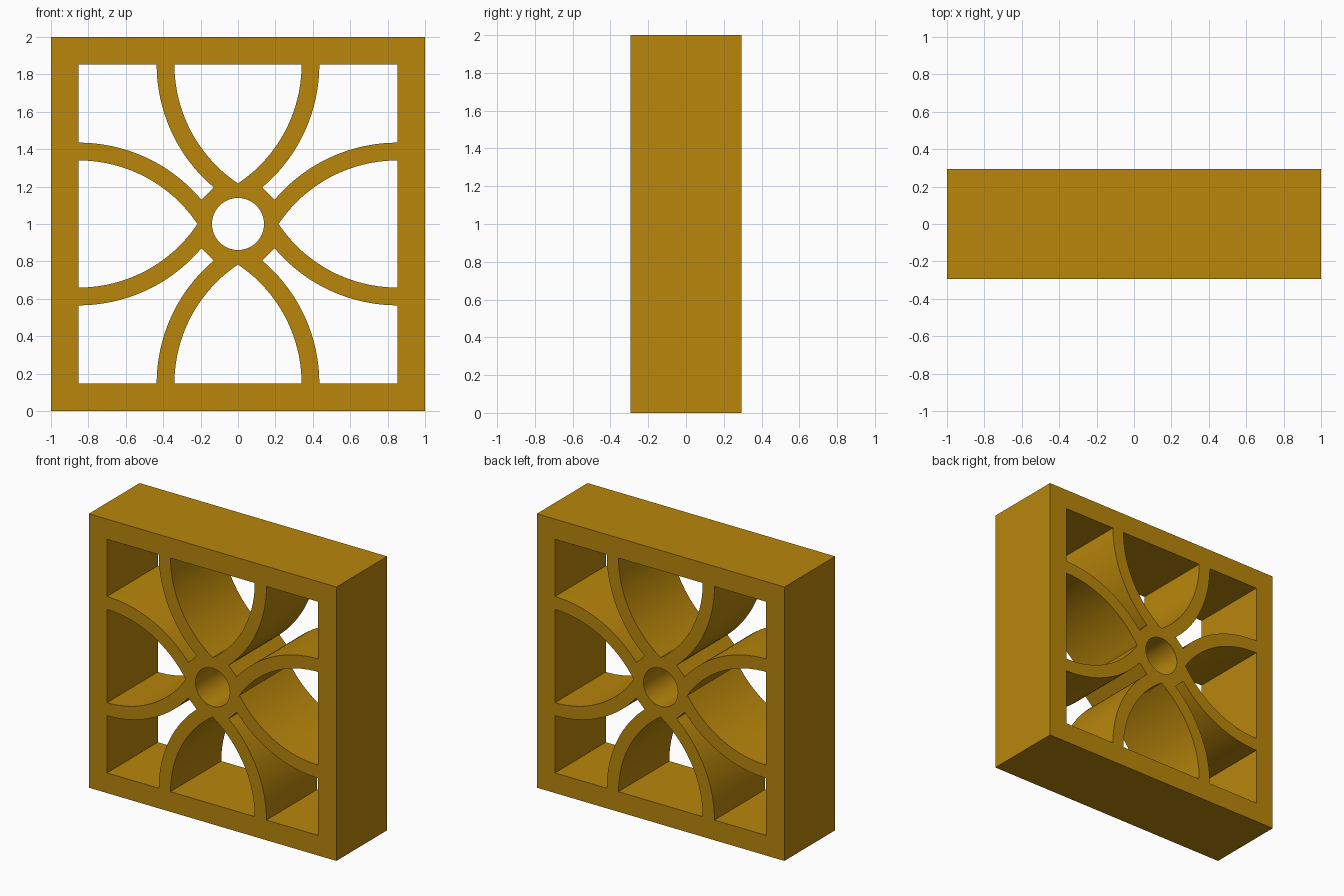
import bpy
from math import sin, cos, acos, radians, pi

if "Cube" in bpy.data.objects:
    bpy.data.objects.remove(bpy.data.objects["Cube"])

HALF, DEPTH = 1.0, 0.293      # outer half size, half thickness
INNER = 0.853                 # half size of the frame opening
ARC_X = -0.425                # rib arc centre is (ARC_X, INNER)
R_IN, R_OUT = 0.765, 0.86     # rib inner and outer radii
HUB_HOLE = 0.139


def arc(r, a0, a1, n=20):
    """Points on a rib arc, angles in radians."""
    return [(ARC_X + r * cos(a0 + (a1 - a0) * i / n),
             INNER + r * sin(a0 + (a1 - a0) * i / n)) for i in range(n + 1)]


def turn(points, k):
    """Rotate points by k quarter turns."""
    for _ in range(k):
        points = [(-y, x) for x, y in points]
    return points


# Petal opening: two mirrored arcs meeting in a point near the hub
side = arc(R_IN, -acos(-ARC_X / R_IN), 0)
petal = [(0.0, side[0][1])] + side[1:] + [(-x, y) for x, y in reversed(side[1:])]

# Corner opening: rib arc, its diagonal mirror, and the frame corner
rib = arc(R_OUT, 0, radians(-49.9))
corner = rib + [(y, x) for x, y in reversed(rib)] + [(INNER, INNER)]

# All outlines of the block
outlines = [[(-HALF, -HALF), (HALF, -HALF), (HALF, HALF), (-HALF, HALF)]]
outlines.append([(HUB_HOLE * cos(2 * pi * i / 48), HUB_HOLE * sin(2 * pi * i / 48))
                 for i in range(48)])
for k in range(4):
    outlines += [turn(petal, k), turn(corner, k)]

# Filled, extruded 2D curve
curve = bpy.data.curves.new("breeze_block", 'CURVE')
curve.dimensions = '2D'
curve.fill_mode = 'BOTH'
curve.extrude = DEPTH
for pts in outlines:
    spline = curve.splines.new('POLY')
    spline.points.add(len(pts) - 1)
    for p, (x, y) in zip(spline.points, pts):
        p.co = (x, y, 0, 1)
    spline.use_cyclic_u = True

block = bpy.data.objects.new("breeze_block", curve)
bpy.context.collection.objects.link(block)
block.rotation_euler.x = pi / 2
block.location.z = HALF

# Convert to a welded mesh with smooth arcs and sharp edges
bpy.context.view_layer.objects.active = block
block.select_set(True)
bpy.ops.object.convert(target='MESH')
block = bpy.context.object
bpy.ops.object.mode_set(mode='EDIT')
bpy.ops.mesh.select_all(action='SELECT')
bpy.ops.mesh.remove_doubles(threshold=0.0005)
bpy.ops.mesh.normals_make_consistent(inside=False)
bpy.ops.object.mode_set(mode='OBJECT')
bpy.ops.object.shade_smooth_by_angle(angle=radians(30))

# Ochre glaze
mat = bpy.data.materials.new("ochre")
mat.diffuse_color = (0.479, 0.238, 0.0033, 1)
mat.use_nodes = True
mat.node_tree.nodes["Principled BSDF"].inputs["Base Color"].default_value = mat.diffuse_color
block.data.materials.clear()
block.data.materials.append(mat)
